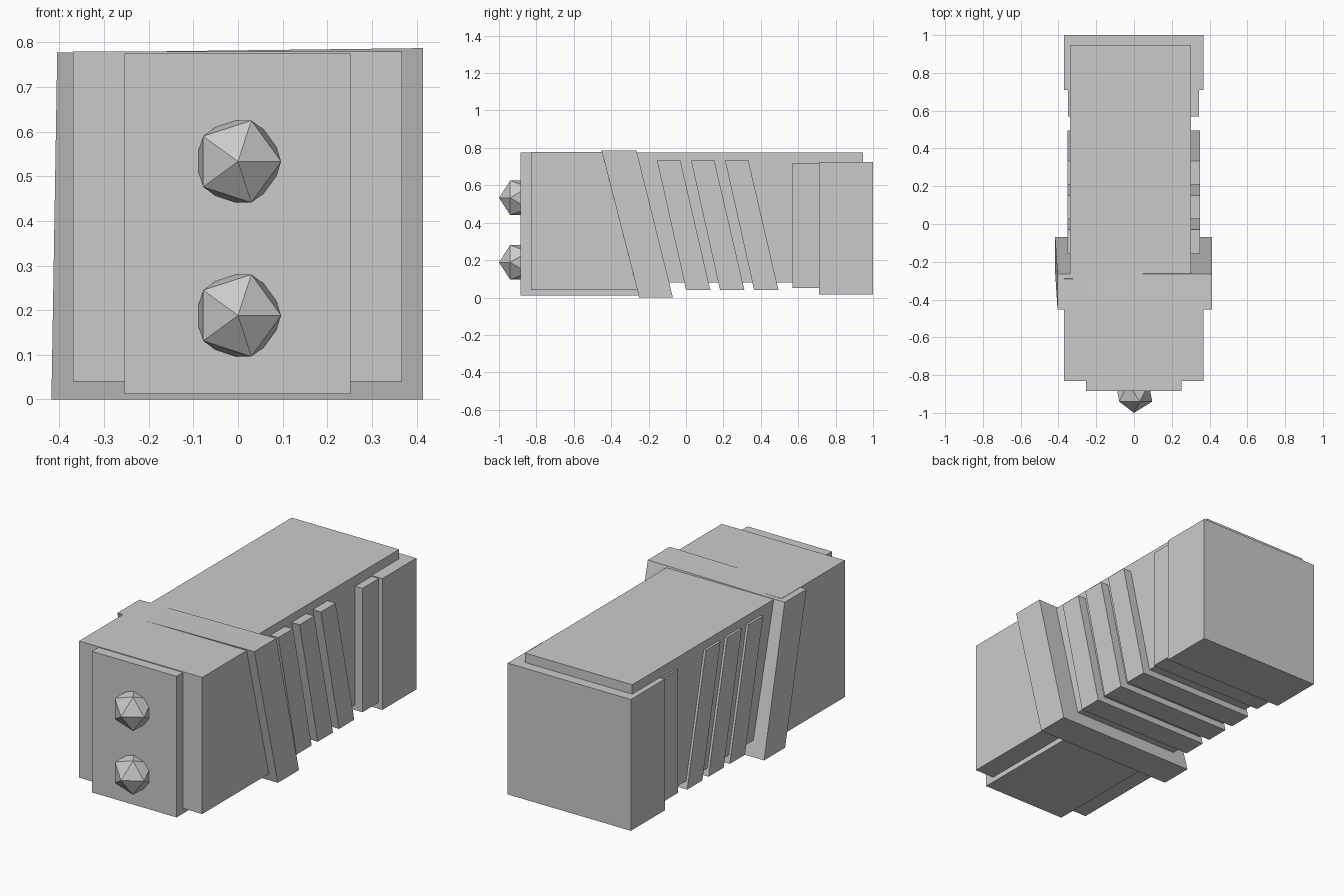
import bpy
import bmesh
import math

default = bpy.data.objects.get("Cube")
if default:
    bpy.data.objects.remove(default, do_unlink=True)

grey = bpy.data.materials.new("light grey")
grey.use_nodes = True
colour = (0.6, 0.6, 0.6, 1)
grey.diffuse_color = colour
grey.node_tree.nodes["Principled BSDF"].inputs["Base Color"].default_value = colour


def slab(name, x, z, bottom, top):
    """Block between two x and z limits; bottom and top give its y span at each height."""
    bm = bmesh.new()
    verts = [bm.verts.new((px, py, pz))
             for px in x for pz, span in zip(z, (bottom, top)) for py in span]
    bmesh.ops.convex_hull(bm, input=verts)
    bmesh.ops.dissolve_limit(bm, angle_limit=0.001, verts=bm.verts, edges=bm.edges)
    bmesh.ops.recalc_face_normals(bm, faces=bm.faces)
    mesh = bpy.data.meshes.new(name)
    bm.to_mesh(mesh)
    bm.free()
    mesh.materials.append(grey)
    obj = bpy.data.objects.new(name, mesh)
    bpy.context.collection.objects.link(obj)
    return obj


# Front housing, with a narrower core showing at its face and underside
slab("front_housing", (-0.37, 0.367), (0.04, 0.779), (-0.83, -0.18), (-0.83, -0.29))
slab("front_core", (-0.254, 0.252), (0.012, 0.775), (-0.885, -0.17), (-0.885, -0.3))

# Long middle body, overhanging the rear blocks on top
slab("middle_body", (-0.34, 0.302), (0.08, 0.776), (-0.3, 0.945), (-0.35, 0.945))

# Rear blocks
slab("rear_collar", (-0.35, 0.345), (0.05, 0.72), (0.57, 0.8), (0.57, 0.8))
slab("rear_block", (-0.37, 0.367), (0.015, 0.725), (0.71, 1.0), (0.71, 1.0))

# Wide slanted band, slightly narrower and lower at its top right
band = slab("slanted_band", (-0.418, 0.414), (0, 0.777), (-0.25, -0.07), (-0.452, -0.265))
for v in band.data.vertices:
    if v.co.z > 0.5:
        if v.co.x < 0:
            v.co.x += 0.013
        else:
            v.co.z += 0.01

# Slanted ribs
for i in range(3):
    y = i * 0.182
    slab(f"slanted_rib_{i + 1}", (-0.353, 0.35), (0.04, 0.732),
         (y, y + 0.13), (y - 0.155, y - 0.03))

# Faceted studs on the front face
for label, z in (("lower", 0.188), ("upper", 0.533)):
    bpy.ops.mesh.primitive_ico_sphere_add(
        subdivisions=1, radius=0.108, location=(0, -0.892, z),
        rotation=(math.pi / 2, 0, 0))
    stud = bpy.context.object
    stud.name = f"{label}_stud"
    stud.data.materials.append(grey)
